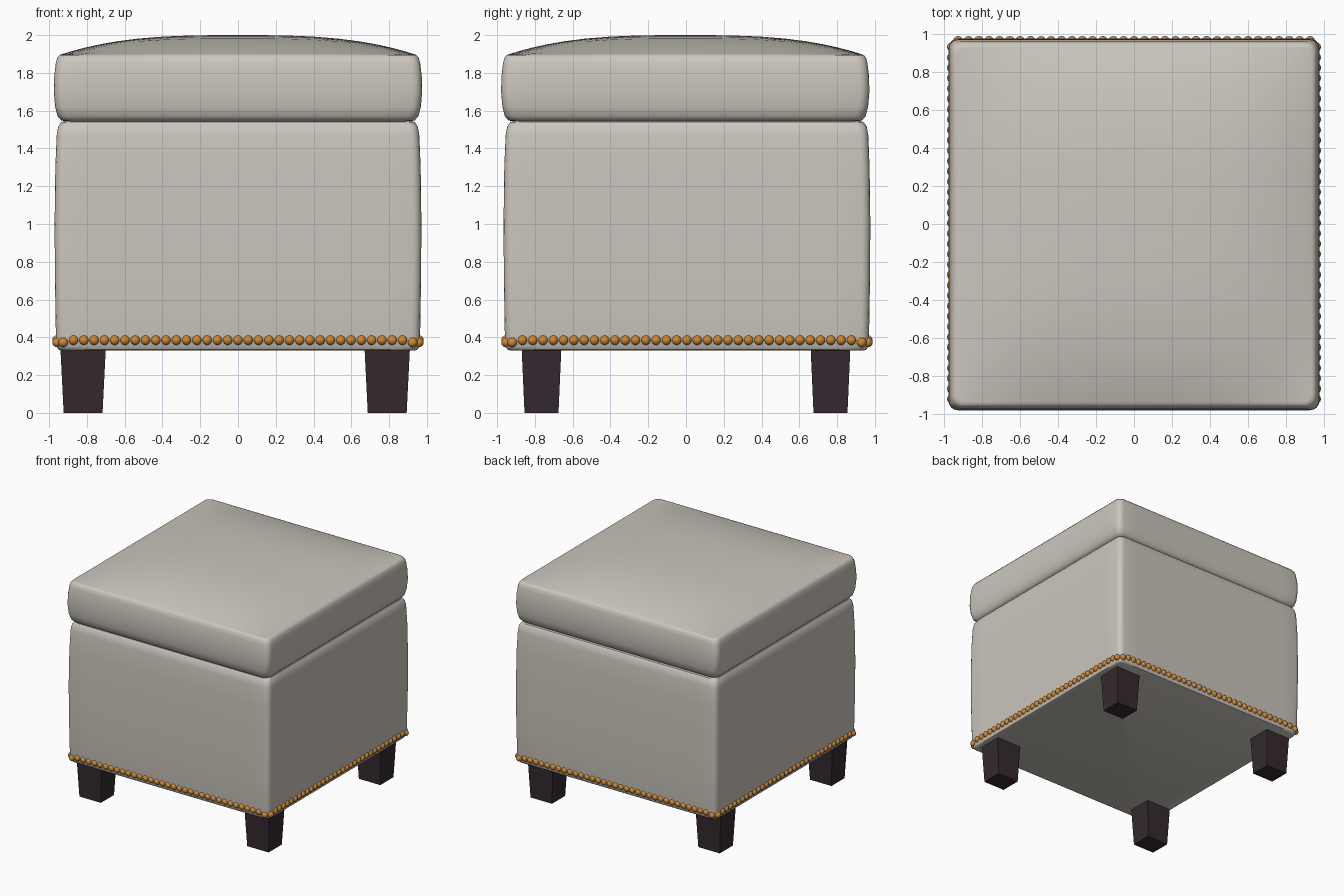
import bpy, bmesh, math
from mathutils import Vector

cube = bpy.data.objects.get("Cube")
if cube:
    bpy.data.objects.remove(cube, do_unlink=True)


def material(name, rgb, roughness=0.6):
    mat = bpy.data.materials.new(name)
    mat.use_nodes = True
    mat.diffuse_color = (*rgb, 1)
    bsdf = mat.node_tree.nodes["Principled BSDF"]
    bsdf.inputs["Base Color"].default_value = (*rgb, 1)
    bsdf.inputs["Roughness"].default_value = roughness
    return mat


LEATHER = material("cream leather", (0.60, 0.565, 0.51))
BRASS = material("brass", (0.60, 0.25, 0.04))
WOOD = material("dark wood", (0.035, 0.022, 0.03))


def finish(name, bm, mat, smooth_angle=None):
    bmesh.ops.recalc_face_normals(bm, faces=bm.faces)
    mesh = bpy.data.meshes.new(name)
    bm.to_mesh(mesh)
    bm.free()
    mesh.materials.append(mat)
    obj = bpy.data.objects.new(name, mesh)
    bpy.context.collection.objects.link(obj)
    if smooth_angle:
        bpy.ops.object.select_all(action="DESELECT")
        obj.select_set(True)
        bpy.context.view_layer.objects.active = obj
        bpy.ops.object.shade_smooth_by_angle(angle=math.radians(smooth_angle))
    return obj


def rounded_square(half, radius, side_steps=14, corner_steps=4):
    """Outline points, with each straight side subdivided."""
    points = []
    flat = half - radius
    for k in range(4):
        turn = k * math.pi / 2
        c, s = math.cos(turn), math.sin(turn)
        local = [(half, -flat + 2 * flat * i / side_steps) for i in range(side_steps)]
        for i in range(corner_steps):
            a = math.pi / 2 * i / corner_steps
            local.append((flat + radius * math.cos(a), flat + radius * math.sin(a)))
        points += [(x * c - y * s, x * s + y * c) for x, y in local]
    return points


def loft(rings):
    """Skin a stack of equal-length point rings and cap both ends."""
    bm = bmesh.new()
    loops = [[bm.verts.new(p) for p in ring] for ring in rings]
    for low, high in zip(loops, loops[1:]):
        for i in range(len(low)):
            j = (i + 1) % len(low)
            bm.faces.new((low[i], low[j], high[j], high[i]))
    bm.faces.new(loops[0])
    bm.faces.new(loops[-1])
    return bm


# Upholstered box
CORNER = 0.045
body_profile = [(0.935, 0.33), (0.95, 0.335), (0.959, 0.35), (0.964, 0.4), (0.969, 0.7),
                (0.971, 1.0), (0.967, 1.3), (0.96, 1.47), (0.952, 1.515), (0.935, 1.54), (0.9, 1.548)]
body = loft([[(x, y, z) for x, y in rounded_square(half, CORNER)] for half, z in body_profile])
finish("storage_box", body, LEATHER, 40).location.y = 0.005

# Cushioned lid: rounded sides, then shrinking rings that follow a dome
lid_profile = [(0.89, 1.54), (0.935, 1.548), (0.955, 1.57), (0.968, 1.62), (0.975, 1.7),
               (0.973, 1.78), (0.965, 1.85), (0.957, 1.88), (0.945, 1.895)]
lid_rings = [[(x, y, z) for x, y in rounded_square(half, 0.05)] for half, z in lid_profile]
EDGE = lid_profile[-1][0]


def dome(x, y):
    lift = (1 - abs(x / EDGE) ** 3) * (1 - abs(y / EDGE) ** 3)
    return 1.895 + 0.105 * lift


outline = rounded_square(EDGE, 0.05)
for scale in (0.985, 0.96, 0.92, 0.86, 0.78, 0.68, 0.56, 0.42, 0.28, 0.14, 0.04):
    lid_rings.append([(x * scale, y * scale, dome(x * scale, y * scale)) for x, y in outline])
finish("cushion_lid", loft(lid_rings), LEATHER, 50).location.y = -0.004

# Row of brass nail heads around the lower edge
nails = bmesh.new()
COUNT = 35
for side in range(4):
    turn = side * math.pi / 2
    for i in range(COUNT):
        t = 2 * i / (COUNT - 1) - 1
        along = 0.925 * t
        z = 0.373 if abs(t) > 0.99 else 0.385
        out = 0.957
        c, s = math.cos(turn), math.sin(turn)
        ret = bmesh.ops.create_uvsphere(nails, u_segments=12, v_segments=8, radius=0.026)
        bmesh.ops.translate(nails, verts=ret["verts"],
                            vec=Vector((out * c - along * s, out * s + along * c + 0.005, z)))
for face in nails.faces:
    face.smooth = True
finish("nail_heads", nails, BRASS)


# Tapered feet
def block_ring(hx, hy, z):
    return [(-hx, -hy, z), (hx, -hy, z), (hx, hy, z), (-hx, hy, z)]


for x, side in ((-0.82, "right"), (0.79, "left")):
    for y, end in ((-0.765, "front"), (0.765, "back")):
        leg = loft([block_ring(0.103, 0.09, 0), block_ring(0.12, 0.105, 0.34)])
        finish(f"{end}_{side}_leg", leg, WOOD).location = (x, y, 0)
